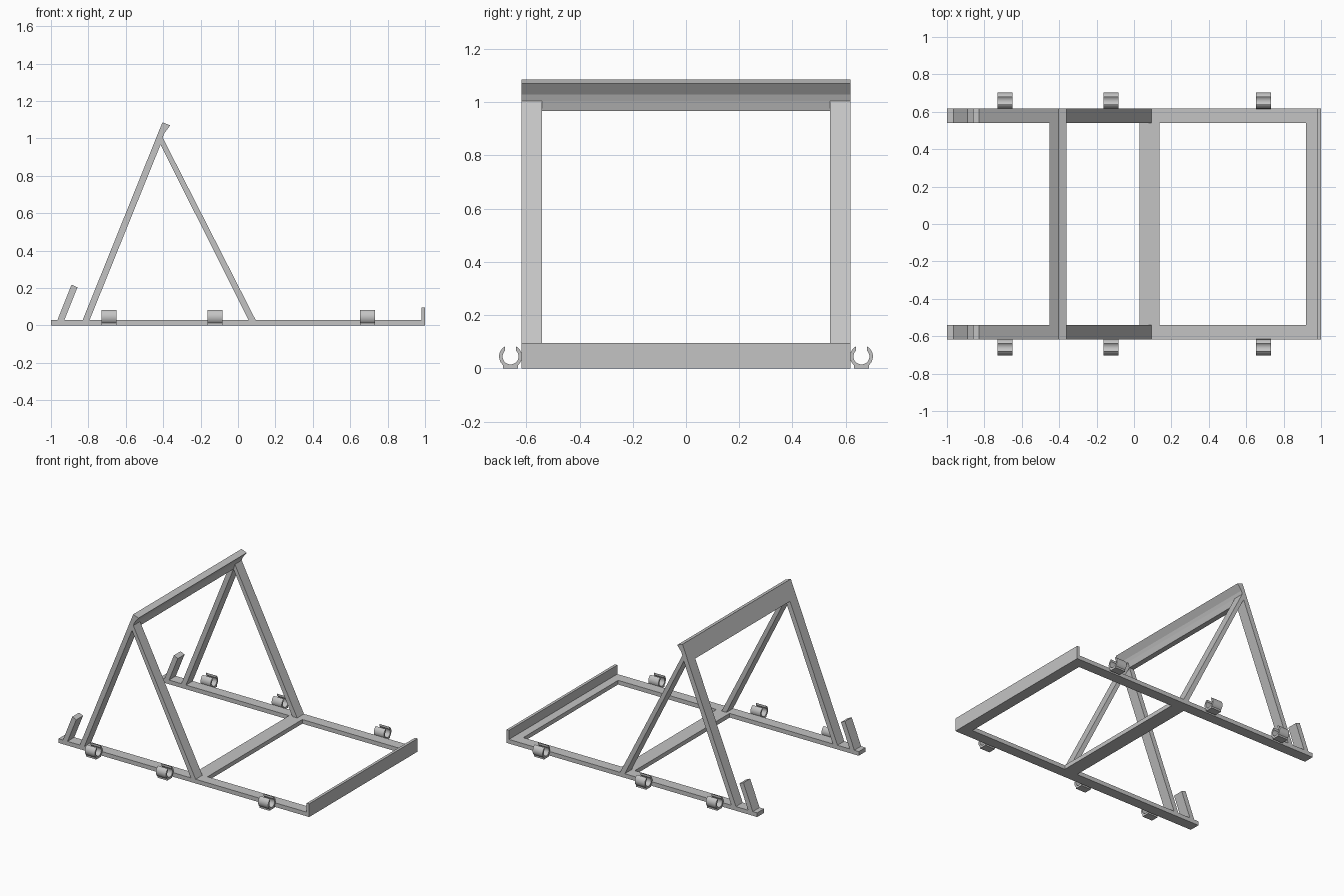
import bpy
import bmesh
from math import sin, cos, acos, asin, pi, radians
from mathutils import Vector

if "Cube" in bpy.data.objects:
    bpy.data.objects.remove(bpy.data.objects["Cube"])

# Single plain grey
GREY = (0.55, 0.55, 0.55, 1.0)
grey = bpy.data.materials.new("plain grey")
grey.use_nodes = True
grey.diffuse_color = GREY
bsdf = next(n for n in grey.node_tree.nodes if n.type == "BSDF_PRINCIPLED")
bsdf.inputs["Base Color"].default_value = GREY


def prism(name, profile, start, end, axis="y"):
    """Extrude a flat profile (x, z) along y, or (y, z) along x."""
    bm = bmesh.new()
    if axis == "y":
        points = [(a, start, b) for a, b in profile]
        move = Vector((0, end - start, 0))
    else:
        points = [(start, a, b) for a, b in profile]
        move = Vector((end - start, 0, 0))
    base = bm.faces.new([bm.verts.new(p) for p in points])
    result = bmesh.ops.extrude_face_region(bm, geom=[base], use_keep_orig=True)
    top = [v for v in result["geom"] if isinstance(v, bmesh.types.BMVert)]
    bmesh.ops.translate(bm, verts=top, vec=move)
    bmesh.ops.recalc_face_normals(bm, faces=bm.faces)
    mesh = bpy.data.meshes.new(name)
    bm.to_mesh(mesh)
    bm.free()
    mesh.materials.append(grey)
    obj = bpy.data.objects.new(name, mesh)
    bpy.context.collection.objects.link(obj)
    return obj


def rect(a0, a1, b0, b1):
    return [(a0, b0), (a1, b0), (a1, b1), (a0, b1)]


INNER, OUTER, DECK = 0.54, 0.617, 0.03

# Base frame
prism("middle_crossbar", rect(0.03, 0.135, 0, DECK), -INNER, INNER)
prism("end_crossbar", rect(0.92, 1.0, 0, DECK), -INNER, INNER)
prism("end_lip", rect(0.98, 1.0, DECK, 0.095), -OUTER, OUTER)

# Top bar with a small hooked edge
prism("top_bar", [(-0.452, 0.967), (-0.414, 0.967), (-0.403, 1.005),
                  (-0.394, 1.028), (-0.362, 1.07), (-0.404, 1.086)],
      -OUTER, OUTER)

# Side profiles, repeated on both sides
side_parts = {
    "rail": rect(-1.0, 1.0, 0, DECK),
    "rear_leg": [(-0.83, DECK), (-0.793, DECK), (-0.414, 0.967), (-0.452, 0.967)],
    "sloping_strut": [(0.056, DECK), (0.094, DECK), (-0.403, 1.005), (-0.414, 0.967)],
    "stop_peg": [(-0.965, DECK), (-0.928, DECK), (-0.858, 0.204), (-0.89, 0.218)],
}

# Open ring profile for the clips
RING, BORE, GAP = 0.043, 0.03, 0.02
CLIP_Y, CLIP_Z = 0.659, 0.045


def arc(radius, cy, steps=28):
    half = pi - asin(GAP / radius)
    return [(cy + radius * sin(t), CLIP_Z - radius * cos(t))
            for t in (-half + 2 * half * i / steps for i in range(steps + 1))]


for side, label in ((-1, "front"), (1, "back")):
    for part, profile in side_parts.items():
        prism(f"{label}_{part}", profile, side * INNER, side * OUTER)
    cy = side * CLIP_Y
    for i, x in enumerate((-0.69, -0.123, 0.692)):
        clip = prism(f"{label}_clip_{i + 1}",
                     arc(RING, cy) + arc(BORE, cy)[::-1],
                     x - 0.04, x + 0.04, "x")
        bpy.ops.object.select_all(action="DESELECT")
        clip.select_set(True)
        bpy.context.view_layer.objects.active = clip
        bpy.ops.object.shade_smooth_by_angle(angle=radians(35))
        # Flat foot under each clip
        prism(f"{label}_clip_foot_{i + 1}",
              rect(cy - 0.028, cy + 0.028, 0, 0.0125),
              x - 0.04, x + 0.04, "x")
